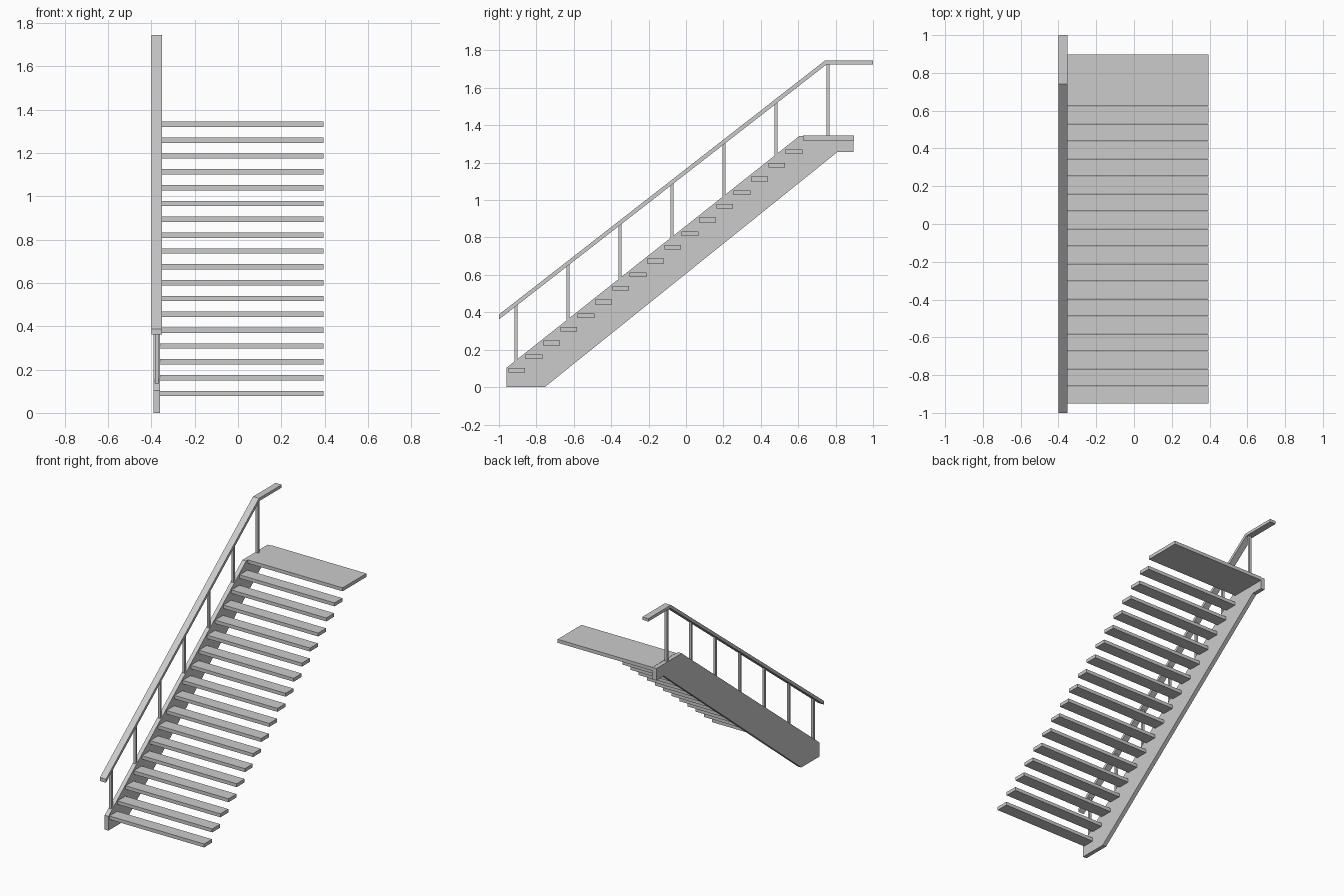
import bpy, bmesh

if "Cube" in bpy.data.objects:
    bpy.data.objects.remove(bpy.data.objects["Cube"])

def prism(name, profile, x0, x1):
    """Extrude a (y, z) profile along x."""
    bm = bmesh.new()
    face = bm.faces.new([bm.verts.new((x0, y, z)) for y, z in profile])
    ext = bmesh.ops.extrude_face_region(bm, geom=[face])
    verts = [g for g in ext["geom"] if isinstance(g, bmesh.types.BMVert)]
    bmesh.ops.translate(bm, verts=verts, vec=(x1 - x0, 0, 0))
    bmesh.ops.recalc_face_normals(bm, faces=bm.faces)
    mesh = bpy.data.meshes.new(name)
    bm.to_mesh(mesh)
    bm.free()
    obj = bpy.data.objects.new(name, mesh)
    bpy.context.collection.objects.link(obj)
    return obj

def box(name, x0, x1, y0, y1, z0, z1):
    return prism(name, [(y0, z0), (y1, z0), (y1, z1), (y0, z1)], x0, x1)

# Side stringer
prism("stringer", [(-0.96, 0), (-0.755, 0), (0.81, 1.257), (0.895, 1.257),
                   (0.895, 1.343), (0.607, 1.343), (-0.96, 0.103)], -0.39, -0.36)

# Treads, the last one being the deep landing
STEPS, RUN, RISE, THICK = 18, 0.0927, 0.0731, 0.025
for i in range(STEPS):
    y, top = -0.95 + i * RUN, 0.102 + i * RISE
    last = i == STEPS - 1
    box("landing" if last else f"tread_{i + 1}", -0.36, 0.395,
        y, 0.897 if last else y + 0.09, top - THICK, top)

# Handrail with level end
prism("handrail", [(-1, 0.362), (0.75, 1.724), (1, 1.724),
                   (1, 1.745), (0.742, 1.745), (-1, 0.388)], -0.40, -0.352)

# Balusters with ends cut to the slope of stringer and rail
def stringer_top(y):
    return min(1.343, 0.103 + (y + 0.96) * 1.24 / 1.567)

def rail_bottom(y):
    return min(1.724, 0.362 + (y + 1) * 1.362 / 1.75)

for i in range(7):
    y = -0.91 + i * 0.278
    a, b = y - 0.008, y + 0.008
    prism(f"baluster_{i + 1}", [(a, stringer_top(a)), (b, stringer_top(b)),
                                (b, rail_bottom(b)), (a, rail_bottom(a))], -0.384, -0.366)
